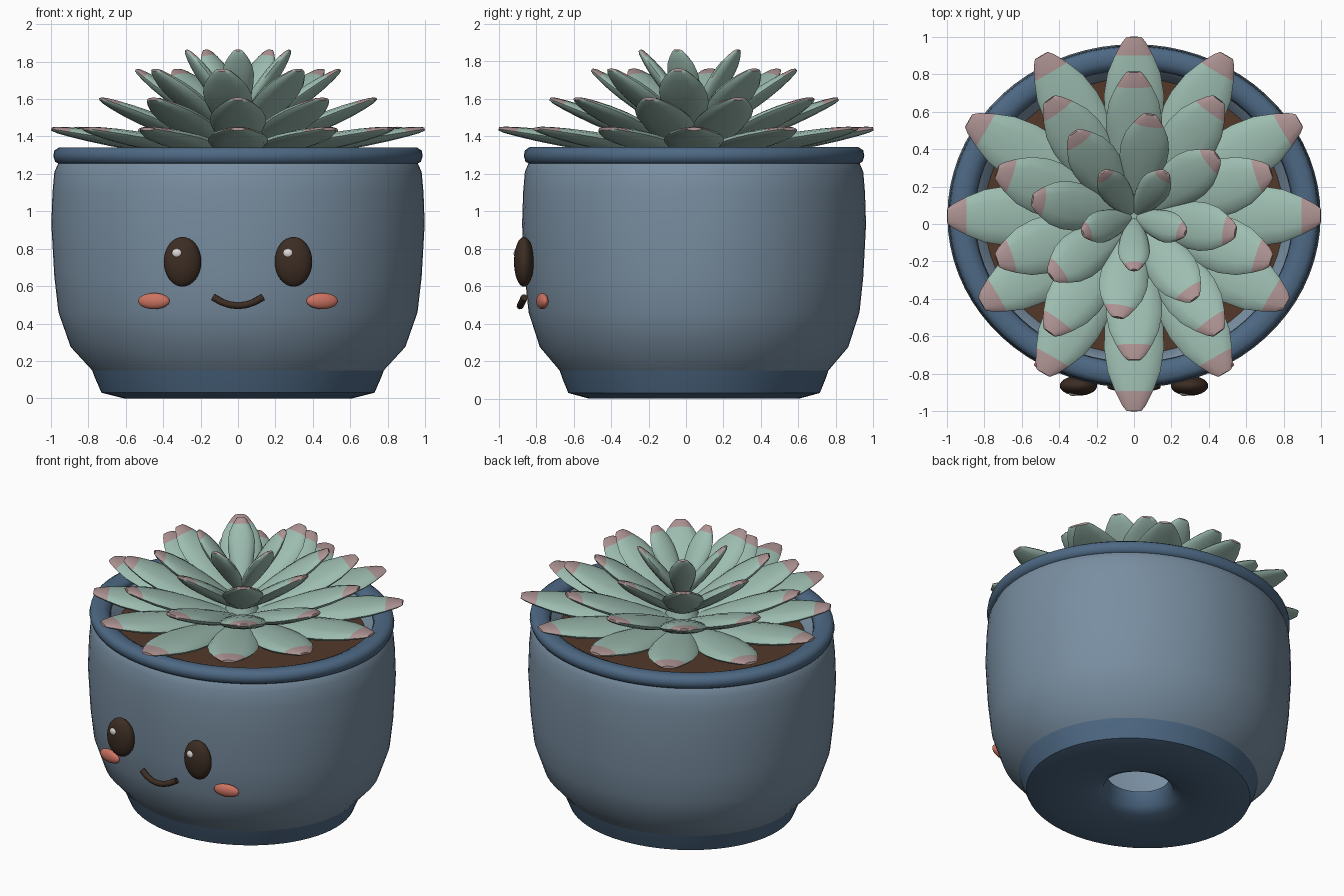
import bpy, bmesh
from math import sin, cos, pi, radians, hypot, atan2
from mathutils import Matrix, Vector

cube = bpy.data.objects.get("Cube")
if cube:
    bpy.data.objects.remove(cube)

CY = 0.043        # pot and plant centre in y
SQUASH = 0.92     # the pot is slightly oval


def material(name, rgb):
    m = bpy.data.materials.new(name)
    m.use_nodes = True
    m.diffuse_color = (*rgb, 1)
    m.node_tree.nodes["Principled BSDF"].inputs["Base Color"].default_value = (*rgb, 1)
    return m


GLAZE = material("pale blue glaze", (0.19, 0.27, 0.355))
TRIM = material("deep blue trim", (0.075, 0.14, 0.23))
SOIL = material("soil brown", (0.085, 0.04, 0.022))
DARK = material("dark brown", (0.045, 0.026, 0.017))
CHEEK = material("coral pink", (0.6, 0.17, 0.12))
SHINE = material("off white", (0.7, 0.67, 0.66))
LEAF = material("sage green", (0.34, 0.51, 0.44))
TIP = material("dusty pink", (0.42, 0.29, 0.29))


def finish(name, bm, mats, angle=45):
    bmesh.ops.recalc_face_normals(bm, faces=bm.faces)
    me = bpy.data.meshes.new(name)
    bm.to_mesh(me)
    bm.free()
    for m in mats:
        me.materials.append(m)
    ob = bpy.data.objects.new(name, me)
    bpy.context.collection.objects.link(ob)
    bpy.ops.object.select_all(action='DESELECT')
    ob.select_set(True)
    bpy.context.view_layer.objects.active = ob
    bpy.ops.object.shade_smooth_by_angle(angle=radians(angle))
    return ob


def lathe(name, profile, mat, n=72, angle=45):
    """Spin a closed (radius, height) loop around the pot axis."""
    bm = bmesh.new()
    rings = []
    for r, z in profile:
        rings.append([bm.verts.new((r * cos(2 * pi * i / n),
                                    CY + SQUASH * r * sin(2 * pi * i / n), z))
                      for i in range(n)])
    for a, b in zip(rings, rings[1:] + rings[:1]):
        for i in range(n):
            j = (i + 1) % n
            bm.faces.new((a[i], a[j], b[j], b[i]))
    return finish(name, bm, [mat], angle)


def ellipsoid(name, centre, radii, mat, turn=0):
    bm = bmesh.new()
    bmesh.ops.create_uvsphere(bm, u_segments=28, v_segments=16, radius=1)
    bm.transform(Matrix.Translation(centre) @ Matrix.Rotation(turn, 4, 'Z')
                 @ Matrix.Diagonal((*radii, 1)))
    return finish(name, bm, [mat], 80)


# Pot: foot with drain hole, hollow body, rolled rim
lathe("pot_foot", [(0.78, 0.15), (0.765, 0.11), (0.73, 0.03), (0.61, 0.0),
                   (0.42, 0.012), (0.29, 0.03), (0.23, 0.06), (0.2, 0.15)], TRIM)
lathe("pot_body", [(0.78, 0.15), (0.895, 0.275), (0.96, 0.46), (0.982, 0.65),
                   (0.998, 0.93), (0.992, 1.1), (0.982, 1.21), (0.955, 1.27),
                   (0.9, 1.32), (0.86, 1.3), (0.79, 1.2), (0.86, 0.9),
                   (0.84, 0.4), (0.72, 0.15)], GLAZE)
lathe("pot_rim", [(0.95, 1.25), (0.978, 1.265), (0.988, 1.295), (0.982, 1.325),
                  (0.955, 1.342), (0.9, 1.342), (0.862, 1.325), (0.85, 1.295),
                  (0.87, 1.27)], TRIM, angle=70)

# Soil
bm = bmesh.new()
bmesh.ops.create_cone(bm, cap_ends=True, segments=64, radius1=0.8, radius2=0.8, depth=0.08)
bm.transform(Matrix.Translation((0, CY, 1.18)) @ Matrix.Diagonal((1, SQUASH, 1, 1)))
finish("soil", bm, [SOIL])

# Face
for side, s in (("left", 1), ("right", -1)):
    ellipsoid(side + "_eye", (0.297 * s, -0.865, 0.73), (0.1, 0.053, 0.133), DARK)
    ellipsoid(side + "_eye_shine", (0.297 * s - 0.027, -0.898, 0.775),
              (0.03, 0.022, 0.028), SHINE)
    ellipsoid(side + "_cheek", (0.45 * s, -0.767, 0.52), (0.086, 0.028, 0.043),
              CHEEK, radians(12) * s)

curve = bpy.data.curves.new("mouth", 'CURVE')
curve.dimensions = '3D'
curve.bevel_depth = 0.019
curve.bevel_resolution = 3
curve.use_fill_caps = True
line = curve.splines.new('POLY')
line.points.add(6)
for i, p in enumerate(line.points):
    u = i / 3 - 1
    p.co = (0.132 * u, -0.885 + 0.022 * u * u, 0.495 + 0.045 * u * u, 1)
curve.materials.append(DARK)
bpy.context.collection.objects.link(bpy.data.objects.new("mouth", curve))

# Leaf outline: (position along leaf, width share, thickness share)
OUTLINE = [(0.0, 0.35, 0.5), (0.2, 0.62, 0.8), (0.4, 0.87, 1.0), (0.55, 0.98, 1.0),
           (0.68, 1.0, 0.95), (0.8, 0.88, 0.8), (0.9, 0.63, 0.6), (0.97, 0.4, 0.4),
           (1.0, 0.25, 0.2)]
SIDES = 12


def add_leaf(bm, matrix, length, width, thick):
    rings = []
    for t, w, h in OUTLINE:
        ring = []
        for i in range(SIDES):
            a = 2 * pi * i / SIDES
            p = Vector((t * length, width / 2 * w * cos(a), thick / 2 * h * sin(a)))
            ring.append(bm.verts.new(matrix @ p))
        rings.append(ring)
    for k, (a, b) in enumerate(zip(rings, rings[1:])):
        for i in range(SIDES):
            j = (i + 1) % SIDES
            f = bm.faces.new((a[i], a[j], b[j], b[i]))
            # blushed upper side of the tip
            f.material_index = int(OUTLINE[k][0] >= 0.9 and i < SIDES // 2)
    bm.faces.new(rings[0])
    bm.faces.new(rings[-1]).material_index = 1


def leaf_layer(name, first, reaches, base_z, tip_z, width, thick):
    """One ring of leaves; reaches holds each leaf's horizontal length."""
    bm = bmesh.new()
    rise = tip_z - base_z
    for i, reach in enumerate(reaches):
        turn = radians(first) + 2 * pi * i / len(reaches)
        m = (Matrix.Translation((0, CY, base_z)) @ Matrix.Rotation(turn, 4, 'Z')
             @ Matrix.Rotation(-atan2(rise, reach), 4, 'Y'))
        add_leaf(bm, m, hypot(reach, rise), width, thick)
    finish(name, bm, [LEAF, TIP], 60)


# Rosette, from the wide outer ring to the steep inner one
half = [0.957, 0.99, 1.02, 0.998, 0.94, 0.97, 1.043]
leaf_layer("outer_leaves", 90, half + half[-2:0:-1], 1.28, 1.44, 0.32, 0.085)
leaf_layer("middle_leaves", 90, [0.77] * 10, 1.29, 1.6, 0.3, 0.085)
leaf_layer("upper_leaves", -9, [0.55] * 8, 1.37, 1.755, 0.26, 0.085)
leaf_layer("inner_leaves", -90, [0.29] * 5, 1.48, 1.86, 0.17, 0.075)

# Short stem holding the rosette
bm = bmesh.new()
bmesh.ops.create_cone(bm, cap_ends=True, segments=20, radius1=0.16, radius2=0.05, depth=0.36)
bm.transform(Matrix.Translation((0, CY, 1.36)))
finish("stem", bm, [LEAF])
